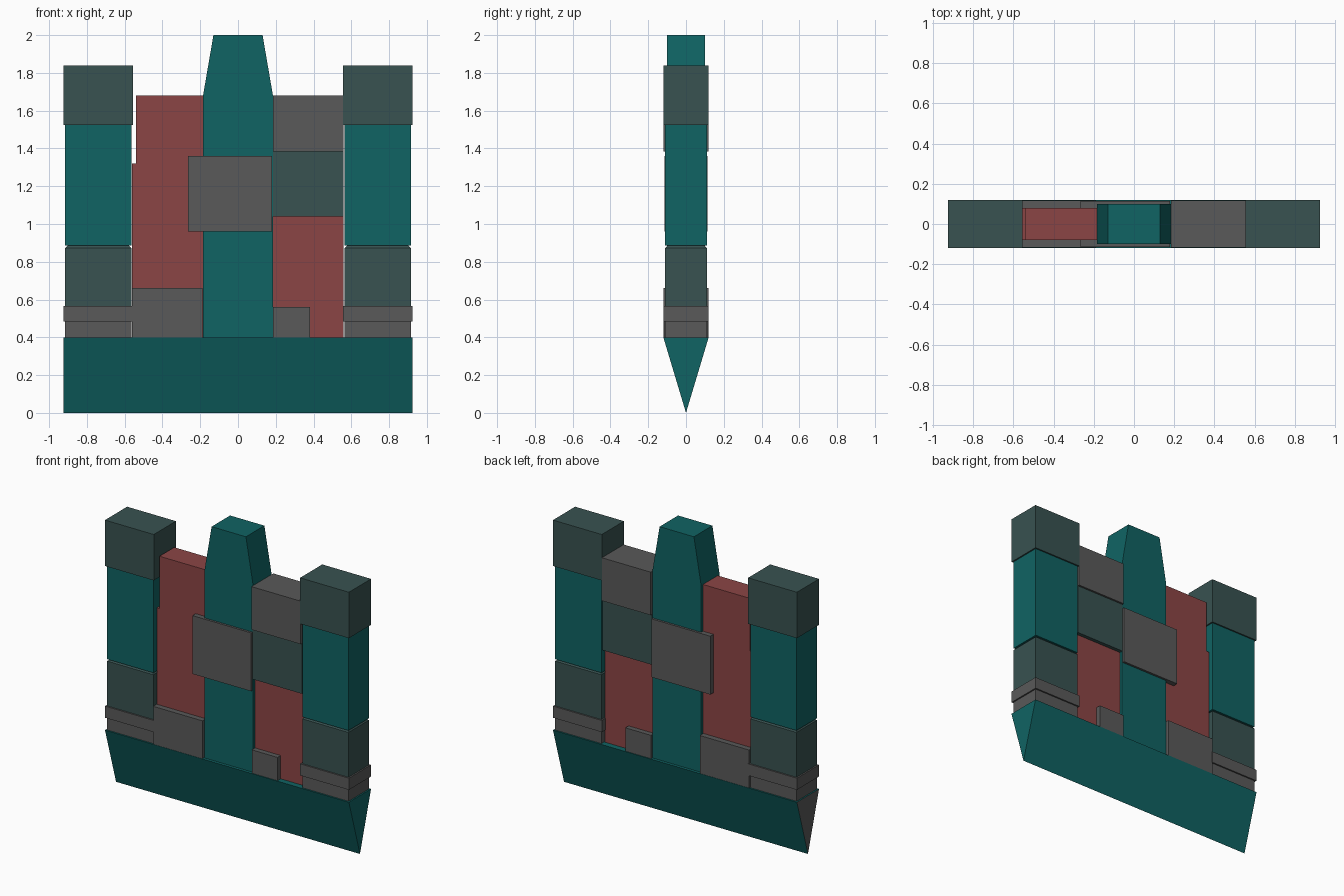
import bpy
import bmesh

cube = bpy.data.objects.get("Cube")
if cube:
    bpy.data.objects.remove(cube, do_unlink=True)


def material(name, rgb):
    m = bpy.data.materials.new(name)
    m.use_nodes = True
    color = (*rgb, 1)
    m.diffuse_color = color
    m.node_tree.nodes["Principled BSDF"].inputs["Base Color"].default_value = color
    return m


TEAL = material("teal", (0.005, 0.125, 0.125))
SLATE = material("slate green", (0.04, 0.085, 0.082))
GRAY = material("gray", (0.1, 0.1, 0.1))
RED = material("brick red", (0.26, 0.06, 0.06))


def extrude(name, profile, thickness, mat, axis="y"):
    """Extrude a profile evenly to both sides: (x, z) along y, or (y, z) along x."""
    bm = bmesh.new()
    rings = []
    for side in (-thickness, thickness):
        rings.append([bm.verts.new((u, side, z) if axis == "y" else (side, u, z))
                      for u, z in profile])
    bm.faces.new(rings[0])
    bm.faces.new(rings[1][::-1])
    n = len(profile)
    for i in range(n):
        j = (i + 1) % n
        bm.faces.new((rings[0][i], rings[1][i], rings[1][j], rings[0][j]))
    bmesh.ops.recalc_face_normals(bm, faces=bm.faces)
    mesh = bpy.data.meshes.new(name)
    bm.to_mesh(mesh)
    bm.free()
    obj = bpy.data.objects.new(name, mesh)
    bpy.context.collection.objects.link(obj)
    mesh.materials.append(mat)
    return obj


def block(name, x0, x1, z0, z1, depth, mat):
    return extrude(name, [(x0, z0), (x1, z0), (x1, z1), (x0, z1)], depth, mat)


# Wedge base, with a gray end cap on its right side
base = extrude("wedge_base", [(-0.12, 0.4), (0, 0), (0.12, 0.4)], 0.925, TEAL, "x")
base.data.materials.append(GRAY)
for face in base.data.polygons:
    if face.normal.x < -0.9:
        face.material_index = 1

# Central tower with tapered top
extrude("central_tower", [(-0.185, 0.4), (0.185, 0.4), (0.185, 1.68),
                          (0.13, 2), (-0.13, 2), (-0.185, 1.68)], 0.1, TEAL)
block("central_plate", -0.265, 0.18, 0.96, 1.36, 0.115, GRAY)

# Right wall, stepped at its outer edge
extrude("right_wall", [(-0.56, 0.4), (-0.185, 0.4), (-0.185, 1.68),
                       (-0.54, 1.68), (-0.54, 1.32), (-0.56, 1.32)], 0.08, RED)
block("right_wall_footing", -0.56, -0.188, 0.4, 0.66, 0.118, GRAY)

# Left wall of stacked blocks
block("left_wall_lower", 0.185, 0.558, 0.4, 1.04, 0.08, RED)
block("left_wall_middle", 0.185, 0.558, 1.04, 1.385, 0.105, SLATE)
block("left_wall_upper", 0.185, 0.558, 1.385, 1.68, 0.118, GRAY)
block("left_wall_footing", 0.185, 0.38, 0.4, 0.56, 0.115, GRAY)

# Corner pillars, one per side
for side, sign in (("left", 1), ("right", -1)):
    def part(name, half_width, z0, z1, depth, mat):
        c = sign * 0.74
        return block(side + "_pillar_" + name, c - half_width, c + half_width,
                     z0, z1, depth, mat)

    part("foot", 0.175, 0.4, 0.485, 0.11, GRAY)
    part("ring", 0.185, 0.485, 0.565, 0.12, GRAY)
    lower = part("lower", 0.175, 0.565, 0.885, 0.11, SLATE)
    part("shaft", 0.175, 0.885, 1.525, 0.11, TEAL)
    part("cap", 0.185, 1.525, 1.84, 0.12, SLATE)

    # Chamfer the upper rim of the lower block
    bm = bmesh.new()
    bm.from_mesh(lower.data)
    rim = [e for e in bm.edges if all(v.co.z > 0.8 for v in e.verts)]
    bmesh.ops.bevel(bm, geom=rim, offset=0.013, segments=1, affect="EDGES")
    bm.to_mesh(lower.data)
    bm.free()
